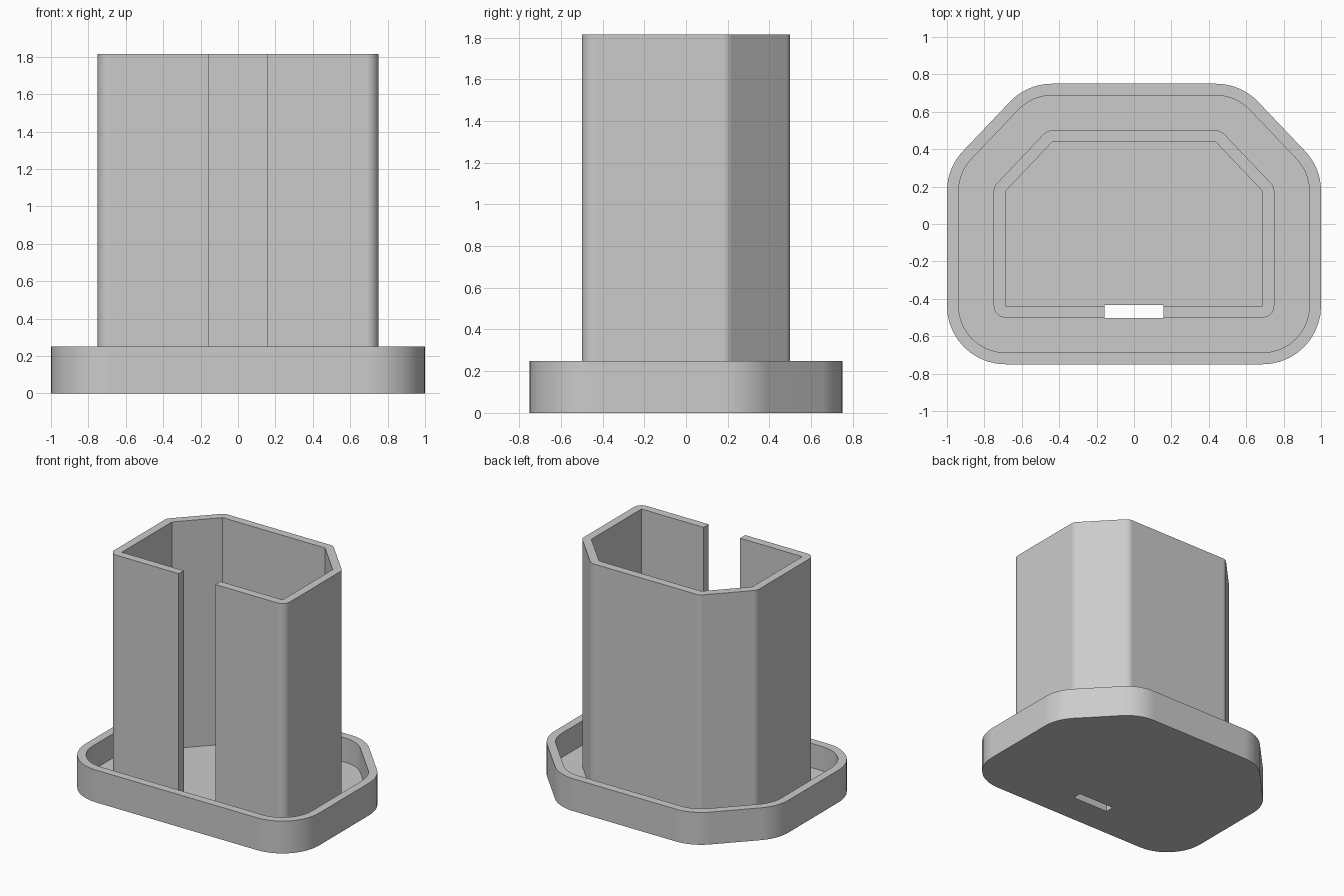
import bpy, bmesh, math
from mathutils import Vector

old = bpy.data.objects.get("Cube")
if old:
    bpy.data.objects.remove(old, do_unlink=True)

WALL = 0.0625       # wall and floor thickness
MARGIN = 0.25       # gap between tower and tray wall
TRAY_TOP = 0.25
TOP = 1.815
SLOT = 0.157        # half width of the front slot
ARC = 10            # steps per rounded corner

grey = bpy.data.materials.new("grey_plastic")
grey.use_nodes = True
colour = (0.6, 0.6, 0.6, 1)
grey.diffuse_color = colour
grey.node_tree.nodes["Principled BSDF"].inputs["Base Color"].default_value = colour

# Inside outline of the tower: a rectangle with two chamfered back corners
right_half = [(0.6875, -0.4375), (0.6875, 0.175), (0.4375, 0.4375)]
core = [Vector(p) for p in right_half] + [Vector((-x, y)) for x, y in reversed(right_half)]


def outline(offset):
    """Core outline grown outward, with round corners."""
    points = []
    for i, p in enumerate(core):
        into = p - core[i - 1]
        out = core[(i + 1) % len(core)] - p
        start = math.atan2(-into.x, into.y)
        turn = (math.atan2(-out.x, out.y) - start) % math.tau
        for k in range(ARC + 1):
            a = start + turn * k / ARC
            points.append(p + offset * Vector((math.cos(a), math.sin(a))))
    return points


def loft(name, levels, closed):
    """Skin outlines given as (offset, height); cap the ends or join them."""
    bm = bmesh.new()
    rings = [[bm.verts.new((p.x, p.y, z)) for p in outline(o)] for o, z in levels]
    pairs = list(zip(rings, rings[1:]))
    if closed:
        pairs.append((rings[-1], rings[0]))
    else:
        bm.faces.new(rings[0])
        bm.faces.new(rings[-1])
    for a, b in pairs:
        for i in range(len(a)):
            j = (i + 1) % len(a)
            bm.faces.new((a[i], a[j], b[j], b[i]))
    bmesh.ops.remove_doubles(bm, verts=bm.verts, dist=1e-5)
    bmesh.ops.recalc_face_normals(bm, faces=bm.faces)
    mesh = bpy.data.meshes.new(name)
    bm.to_mesh(mesh)
    bm.free()
    mesh.materials.append(grey)
    obj = bpy.data.objects.new(name, mesh)
    bpy.context.collection.objects.link(obj)
    return obj


# Shallow tray with a raised rim
tray = loft("tray", [(WALL + MARGIN, 0), (WALL + MARGIN, TRAY_TOP),
                     (MARGIN, TRAY_TOP), (MARGIN, WALL)], False)

# Open tower, set slightly into the tray floor
tower = loft("tower", [(WALL, WALL - 0.02), (WALL, TOP),
                       (0, TOP), (0, WALL - 0.02)], True)

# Slot through the tower front and the tray floor
y0, y1 = -0.503, -0.432
bpy.ops.mesh.primitive_cube_add(size=1, location=(0, (y0 + y1) / 2, 1))
cutter = bpy.context.object
cutter.name = "slot_cutter"
cutter.scale = (2 * SLOT, y1 - y0, 3)
cutter.hide_render = True

for obj in (tray, tower):
    bpy.ops.object.select_all(action="DESELECT")
    obj.select_set(True)
    bpy.context.view_layer.objects.active = obj
    cut = obj.modifiers.new("slot", "BOOLEAN")
    cut.operation = "DIFFERENCE"
    cut.solver = "EXACT"
    cut.object = cutter
    bpy.ops.object.modifier_apply(modifier=cut.name)
    bpy.ops.object.shade_smooth_by_angle(angle=math.radians(30))
    flat = obj.modifiers.new("flat_sides", "WEIGHTED_NORMAL")
    flat.keep_sharp = True

bpy.data.objects.remove(cutter, do_unlink=True)
